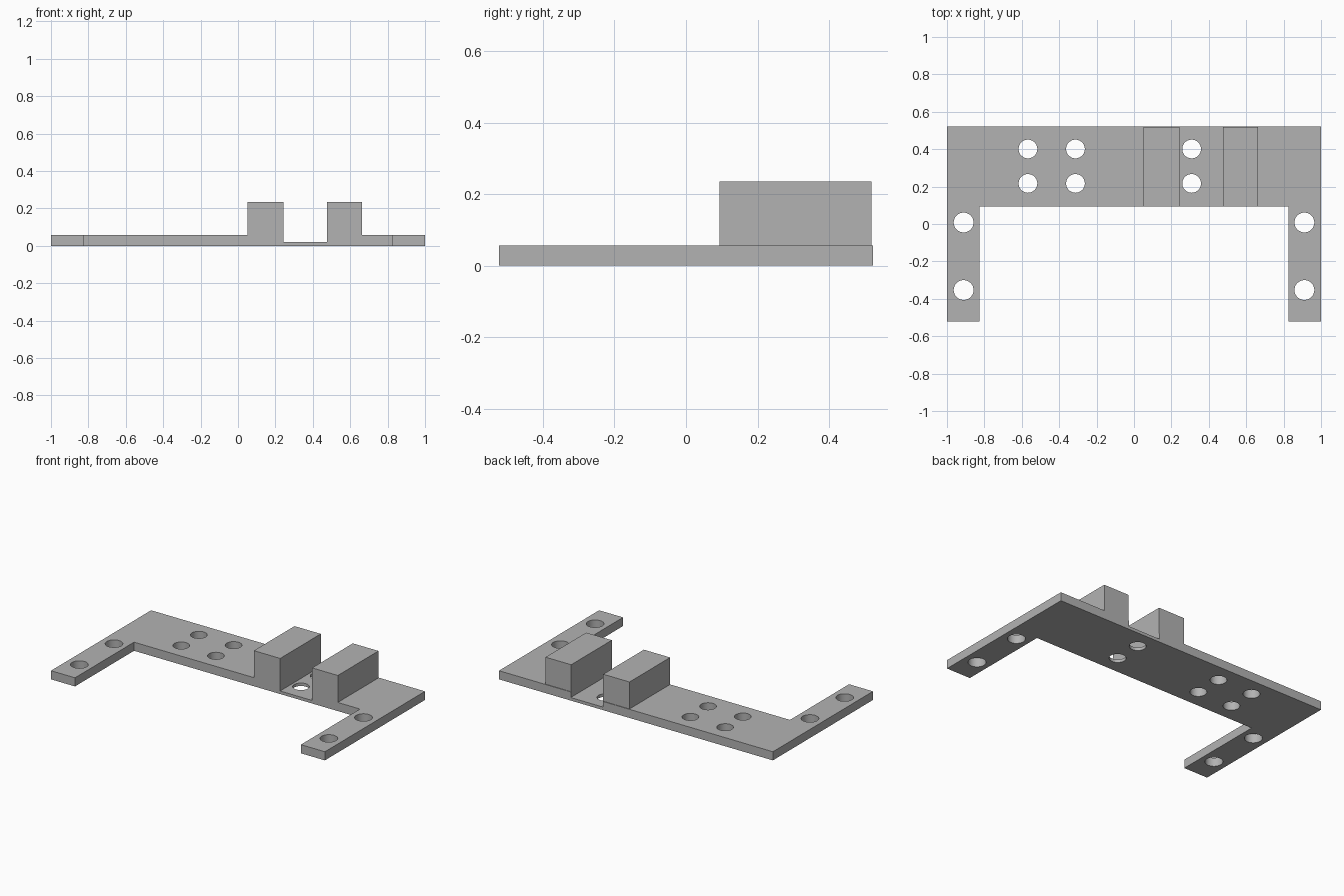
import bpy
import bmesh
from mathutils import Matrix, Vector

if "Cube" in bpy.data.objects:
    bpy.data.objects.remove(bpy.data.objects["Cube"], do_unlink=True)

THICK, FLOOR, TOP = 0.057, 0.02, 0.235
FRONT, BACK, ARM_FRONT, ARM_INNER = 0.094, 0.522, -0.522, 0.825

grey = bpy.data.materials.new("plain grey")
grey.use_nodes = True
grey.diffuse_color = (0.45, 0.45, 0.45, 1)
grey.node_tree.nodes["Principled BSDF"].inputs["Base Color"].default_value = grey.diffuse_color


def make_object(name, bm):
    bmesh.ops.recalc_face_normals(bm, faces=bm.faces)
    mesh = bpy.data.meshes.new(name)
    bm.to_mesh(mesh)
    bm.free()
    mesh.materials.append(grey)
    obj = bpy.data.objects.new(name, mesh)
    bpy.context.collection.objects.link(obj)
    return obj


def box(name, low, high):
    low, high = Vector(low), Vector(high)
    bm = bmesh.new()
    bmesh.ops.create_cube(bm, size=1, matrix=Matrix.Translation((low + high) / 2)
                          @ Matrix.Diagonal((*(high - low), 1)))
    return make_object(name, bm)


def combine(target, tool, operation):
    """Apply a boolean and remove the tool object."""
    mod = target.modifiers.new(operation.lower(), "BOOLEAN")
    mod.operation, mod.object, mod.solver = operation, tool, "EXACT"
    bpy.context.view_layer.objects.active = target
    bpy.ops.object.modifier_apply(modifier=mod.name)
    bpy.data.objects.remove(tool, do_unlink=True)


# U-shaped base plate with two arms
outline = [(-1, ARM_FRONT), (-ARM_INNER, ARM_FRONT), (-ARM_INNER, FRONT), (ARM_INNER, FRONT),
           (ARM_INNER, ARM_FRONT), (1, ARM_FRONT), (1, BACK), (-1, BACK)]
bm = bmesh.new()
face = bm.faces.new([bm.verts.new((x, y, 0)) for x, y in outline])
extruded = bmesh.ops.extrude_face_region(bm, geom=[face])["geom"]
bmesh.ops.translate(bm, vec=(0, 0, THICK),
                    verts=[v for v in extruded if isinstance(v, bmesh.types.BMVert)])
bracket = make_object("mounting_bracket", bm)

# Raised block, split into two by a recessed channel
combine(bracket, box("raised_block", (0.05, FRONT, 0.03), (0.663, 0.518, TOP)), "UNION")
combine(bracket, box("channel_cutter", (0.242, FRONT - 0.1, FLOOR), (0.476, BACK + 0.1, TOP + 0.1)),
        "DIFFERENCE")

# Screw holes: six in the plate, two in each arm
holes = [(x, y, 0.05) for x in (-0.567, -0.313, 0.308) for y in (0.217, 0.401)]
holes += [(x, y, 0.053) for x in (-0.911, 0.911) for y in (-0.353, 0.008)]
bm = bmesh.new()
for x, y, radius in holes:
    bmesh.ops.create_cone(bm, cap_ends=True, segments=48, radius1=radius, radius2=radius,
                          depth=0.4, matrix=Matrix.Translation((x, y, 0)))
combine(bracket, make_object("hole_cutter", bm), "DIFFERENCE")

# Smooth hole walls, sharp edges elsewhere
bpy.ops.object.select_all(action="DESELECT")
bracket.select_set(True)
bpy.context.view_layer.objects.active = bracket
bpy.ops.object.shade_smooth_by_angle()
